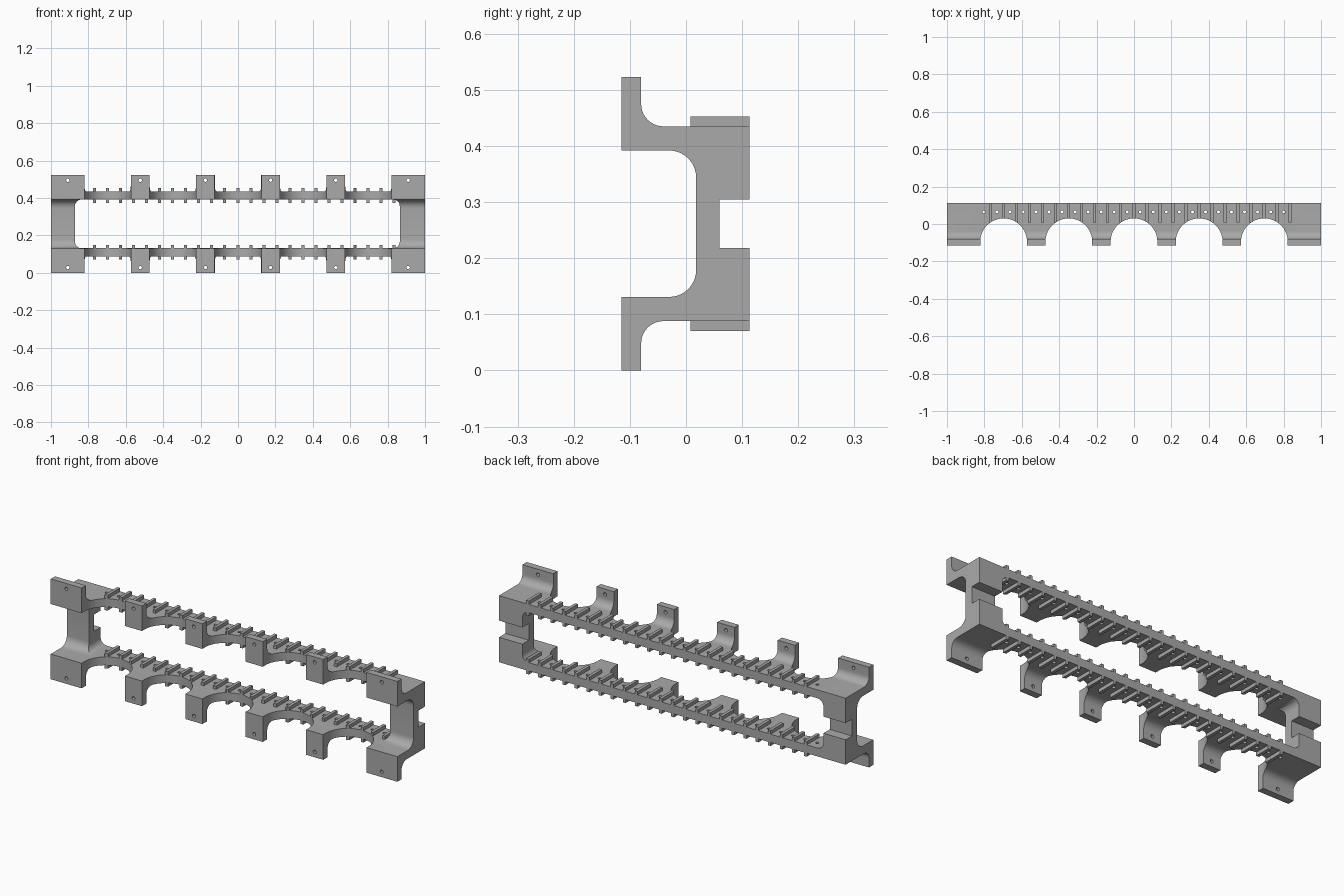
import bpy, math
from mathutils import Vector

cube = bpy.data.objects.get("Cube")
if cube:
    bpy.data.objects.remove(cube, do_unlink=True)

H = 0.523          # overall height
PITCH = 0.3485     # spacing of arches and tabs
RIB = 0.0697       # spacing of ribs

steel = bpy.data.materials.new("grey_metal")
steel.use_nodes = True
GREY = (0.4, 0.4, 0.4, 1)
steel.diffuse_color = GREY
steel.node_tree.nodes["Principled BSDF"].inputs["Base Color"].default_value = GREY


def arc(cx, cy, r, a0, a1, n=10):
    angles = [math.radians(a0 + (a1 - a0) * i / n) for i in range(n + 1)]
    return [(cx + r * math.cos(a), cy + r * math.sin(a)) for a in angles]


def prisms(name, outlines, axis, lo, hi):
    """Extrude closed 2D outlines along an axis into one object."""
    place = {"x": lambda u, v, t: (t, u, v),
             "y": lambda u, v, t: (u, t, v),
             "z": lambda u, v, t: (u, v, t)}[axis]
    verts, faces = [], []
    for pts in outlines:
        b, n = len(verts), len(pts)
        verts += [place(u, v, t) for t in (lo, hi) for u, v in pts]
        faces += [list(range(b, b + n))[::-1], list(range(b + n, b + 2 * n))]
        faces += [(b + i, b + (i + 1) % n, b + n + (i + 1) % n, b + n + i) for i in range(n)]
    mesh = bpy.data.meshes.new(name)
    mesh.from_pydata(verts, [], faces)
    # outward normals
    import bmesh
    bm = bmesh.new()
    bm.from_mesh(mesh)
    bmesh.ops.recalc_face_normals(bm, faces=bm.faces)
    bm.to_mesh(mesh)
    bm.free()
    mesh.materials.append(steel)
    obj = bpy.data.objects.new(name, mesh)
    bpy.context.collection.objects.link(obj)
    return obj


def rect(u0, u1, v0, v1):
    return [(u0, v0), (u1, v0), (u1, v1), (u0, v1)]


def combine(target, tool, operation="DIFFERENCE"):
    mod = target.modifiers.new(tool.name, "BOOLEAN")
    mod.operation, mod.solver, mod.object = operation, "EXACT", tool
    tool.hide_render = True
    bpy.context.view_layer.objects.active = target
    bpy.ops.object.modifier_apply(modifier=mod.name)
    bpy.data.objects.remove(tool, do_unlink=True)


# Bracket section: lower half, mirrored about mid height
front = [(-0.115, 0), (-0.115, 0.131)] + arc(-0.03, 0.179, 0.048, -90, 0)
back = [(0.06, 0.218), (0.113, 0.218), (0.113, 0.088)] + arc(-0.04, 0.048, 0.04, 90, 180) + [(-0.08, 0)]


def flip(pts):
    return [(y, H - z) for y, z in reversed(pts)]


frame = prisms("bracket_frame", [front + flip(front) + flip(back) + back], "x", -1, 1)

# Window between the end columns, with rounded corners
r, z0 = 0.035, 0.1315
x0, x1, z1 = -0.872, 0.865, H - z0
window = (arc(x1 - r, z1 - r, r, 0, 90, 6) + arc(x0 + r, z1 - r, r, 90, 180, 6)
          + arc(x0 + r, z0 + r, r, 180, 270, 6) + arc(x1 - r, z0 + r, r, 270, 360, 6))
combine(frame, prisms("window_cutter", [window], "y", -0.3, 0.3))

# Ribs crossing both faces of each rail
rib_x = [-0.768 + RIB * i for i in range(24)]
for low in (0.07, H - 0.149):
    ribs = [rect(x - 0.008, x + 0.008, 0.008, 0.113) for x in rib_x]
    combine(frame, prisms("ribs", ribs, "z", low, low + 0.079), "UNION")

# Arches scooped out of the front of the rails
arches = [arc(PITCH * i, -0.095, 0.125, 0, 180, 32)
          + [(PITCH * i - 0.125, -0.3), (PITCH * i + 0.125, -0.3)] for i in range(-2, 3)]
combine(frame, prisms("arch_cutter", arches, "z", -0.5, 1))

# Screw holes through the rails, between ribs
rail_holes = [arc(x - RIB / 2, 0.065, 0.008, 0, 330, 11) for x in rib_x]
combine(frame, prisms("rail_hole_cutter", rail_holes, "z", -0.5, 1))

# Screw holes through the mounting tabs
tab_x = [s * x for x in (0.91, 1.5 * PITCH, 0.5 * PITCH) for s in (-1, 1)]
tab_holes = [arc(x, z, 0.009, 0, 330, 11) for x in tab_x for z in (0.028, H - 0.028)]
combine(frame, prisms("tab_hole_cutter", tab_holes, "y", -0.3, -0.05))

# Smooth the fillets, keep edges crisp
bpy.ops.object.select_all(action="DESELECT")
frame.select_set(True)
bpy.context.view_layer.objects.active = frame
bpy.ops.object.shade_smooth_by_angle(angle=math.radians(35))
